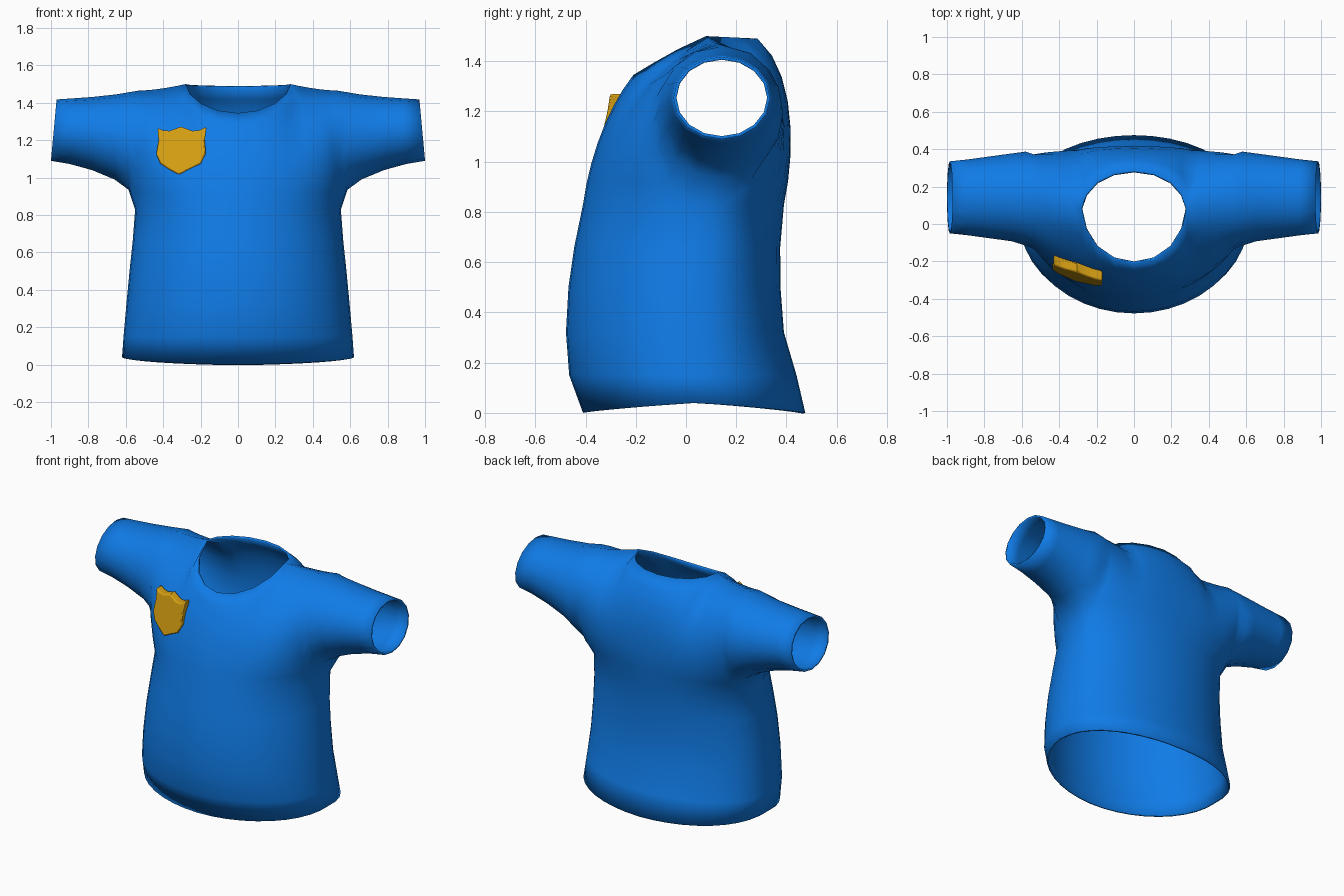
import bpy, bmesh, math
from mathutils import Vector

if "Cube" in bpy.data.objects:
    bpy.data.objects.remove(bpy.data.objects["Cube"])

H = 20          # columns per half (front or back)
K = 7           # rows from armpit to shoulder
NECK = 6        # column where the neck hole starts


def material(name, rgb):
    m = bpy.data.materials.new(name)
    m.diffuse_color = (*rgb, 1)
    m.use_nodes = True
    m.node_tree.nodes["Principled BSDF"].inputs["Base Color"].default_value = m.diffuse_color
    return m


blue = material("shirt blue", (0.005, 0.2, 0.8))
gold = material("badge gold", (0.7, 0.36, 0.007))


def finish(bm, name, mat):
    bmesh.ops.recalc_face_normals(bm, faces=bm.faces)
    me = bpy.data.meshes.new(name)
    bm.to_mesh(me)
    bm.free()
    me.materials.append(mat)
    ob = bpy.data.objects.new(name, me)
    bpy.context.collection.objects.link(ob)
    return ob


def smooth(ob, angle):
    bpy.ops.object.select_all(action='DESELECT')
    ob.select_set(True)
    bpy.context.view_layer.objects.active = ob
    bpy.ops.object.shade_smooth_by_angle(angle=math.radians(angle))


def lerp(a, b, t):
    return a + (b - a) * t


bm = bmesh.new()

# Torso rings: height, half width, front y, back y, side y
rings = []
for z, w, yf, yb, ym in [(0.0, .62, -.41, .475, .03), (.15, .612, -.465, .44, .02),
                         (.32, .597, -.478, .39, .02), (.5, .58, -.468, .376, .03),
                         (.66, .563, -.445, .375, .05), (.83, .55, -.41, .39, .08)]:
    ring = []
    for i in range(2 * H):
        a = math.pi * i / H
        s, c = abs(math.sin(a)), math.cos(a)
        if i <= H:
            y = lerp(ym, yf, s)
        else:
            y = lerp(ym, yb, s ** 0.85)
        zz = z + (0.04 * (1 - s) ** 0.8 if z == 0 else 0)
        ring.append(bm.verts.new((w * c, y, zz)))
    rings.append(ring)
for lo, hi in zip(rings, rings[1:]):
    for i in range(2 * H):
        j = (i + 1) % (2 * H)
        bm.faces.new((lo[i], lo[j], hi[j], hi[i]))
armpit = rings[-1]


# Shoulder line and neck rim, where the front and back panels end
def panel_end(c, front):
    m = min(c, H - c)
    side = 1 if c <= H / 2 else -1
    if m <= NECK:
        t = (m - 1) / (NECK - 1)
        return Vector((side * lerp(.53, .28, t), lerp(.14, .08, t),
                       1.465 + .035 * t ** 1.6))
    a = math.pi * (c - NECK) / (H - 2 * NECK)
    s = math.sin(a)
    if front:
        return Vector((.28 * math.cos(a), .08 - .29 * s, 1.5 - .155 * s ** 1.15))
    return Vector((.28 * math.cos(a), .08 + .205 * s, 1.5 - .01 * s))


# Upper front and back panels, each column a cubic curve
shoulder = {}


def panel(front):
    cols = {}
    for c in range(1, H):
        start = armpit[c if front else 2 * H - c]
        p0, p3 = start.co, panel_end(c, front)
        s = min(1, abs(p3.x) / .53) ** 2
        if front:
            h1 = (lerp(-.385, -.19, s), 1.02)
            h2 = (lerp(-.31, -.2, s), lerp(1.22, 1.43, s))
        else:
            h1 = (lerp(.435, .45, s), 1.03)
            h2 = (lerp(.44, .46, s), lerp(1.36, 1.44, s))
        p1 = Vector((lerp(p0.x, p3.x, .33), *h1))
        p2 = Vector((lerp(p0.x, p3.x, .67), *h2))
        col = [start]
        for r in range(1, K + 1):
            shared = r == K and min(c, H - c) <= NECK
            if shared and c in shoulder:
                col.append(shoulder[c])
                continue
            t = r / K
            u = 1 - t
            v = bm.verts.new(p0 * u**3 + p1 * 3*u*u*t + p2 * 3*u*t*t + p3 * t**3)
            if shared:
                shoulder[c] = v
            col.append(v)
        cols[c] = col
    for c in range(1, H - 1):
        for r in range(K):
            bm.faces.new((cols[c][r], cols[c + 1][r], cols[c + 1][r + 1], cols[c][r + 1]))
    return cols


front_cols, back_cols = panel(True), panel(False)

# Sleeves: bottom x, bottom z, top x, top z, front y, back y
stations = [(.585, .935, .575, 1.458, -.115, .387), (.66, .99, .65, 1.445, -.092, .377),
            (.78, 1.04, .78, 1.431, -.075, .36), (.9, 1.073, .88, 1.424, -.06, .345),
            (1.0, 1.09, .97, 1.418, -.05, .335)]
for side, c in ((1, 1), (-1, H - 1)):
    loop = [armpit[0 if side == 1 else H]] + front_cols[c] + back_cols[c][-2::-1]
    n = len(loop)
    for xb, zb, xt, zt, yf, yb in stations:
        new = []
        for i in range(n):
            a = 2 * math.pi * i / n
            h = (1 - math.cos(a)) / 2
            y = (yf + yb) / 2 - (yb - yf) / 2 * math.sin(a)
            new.append(bm.verts.new((side * lerp(xb, xt, h), y, lerp(zb, zt, h))))
        for i in range(n):
            j = (i + 1) % n
            bm.faces.new((loop[i], loop[j], new[j], new[i]))
        loop = new

shirt = finish(bm, "shirt", blue)
smooth(shirt, 60)
cloth = shirt.modifiers.new("cloth thickness", 'SOLIDIFY')
cloth.thickness = 0.012
cloth.offset = -1

# Shield badge on the chest, tilted to follow the cloth
outline = [(-.43, 1.265), (-.4, 1.252), (-.365, 1.25), (-.305, 1.272), (-.245, 1.25),
           (-.21, 1.252), (-.168, 1.272), (-.178, 1.2), (-.172, 1.13), (-.2, 1.075),
           (-.26, 1.045), (-.315, 1.015), (-.37, 1.045), (-.415, 1.075), (-.437, 1.125),
           (-.425, 1.2)]
bm = bmesh.new()
layers = []
for depth in (0, .055):
    layers.append([bm.verts.new((x, -.305 - .33 * (x + .17) + .2 * (z - 1.265) + depth, z))
                   for x, z in outline])
bm.faces.new(layers[0])
bm.faces.new(layers[1][::-1])
for i in range(len(outline)):
    j = (i + 1) % len(outline)
    bm.faces.new((layers[0][i], layers[0][j], layers[1][j], layers[1][i]))
badge = finish(bm, "badge", gold)
smooth(badge, 40)
bevel = badge.modifiers.new("soft edge", 'BEVEL')
bevel.width = 0.008
bevel.segments = 2
bevel.limit_method = 'ANGLE'
bevel.angle_limit = math.radians(50)
